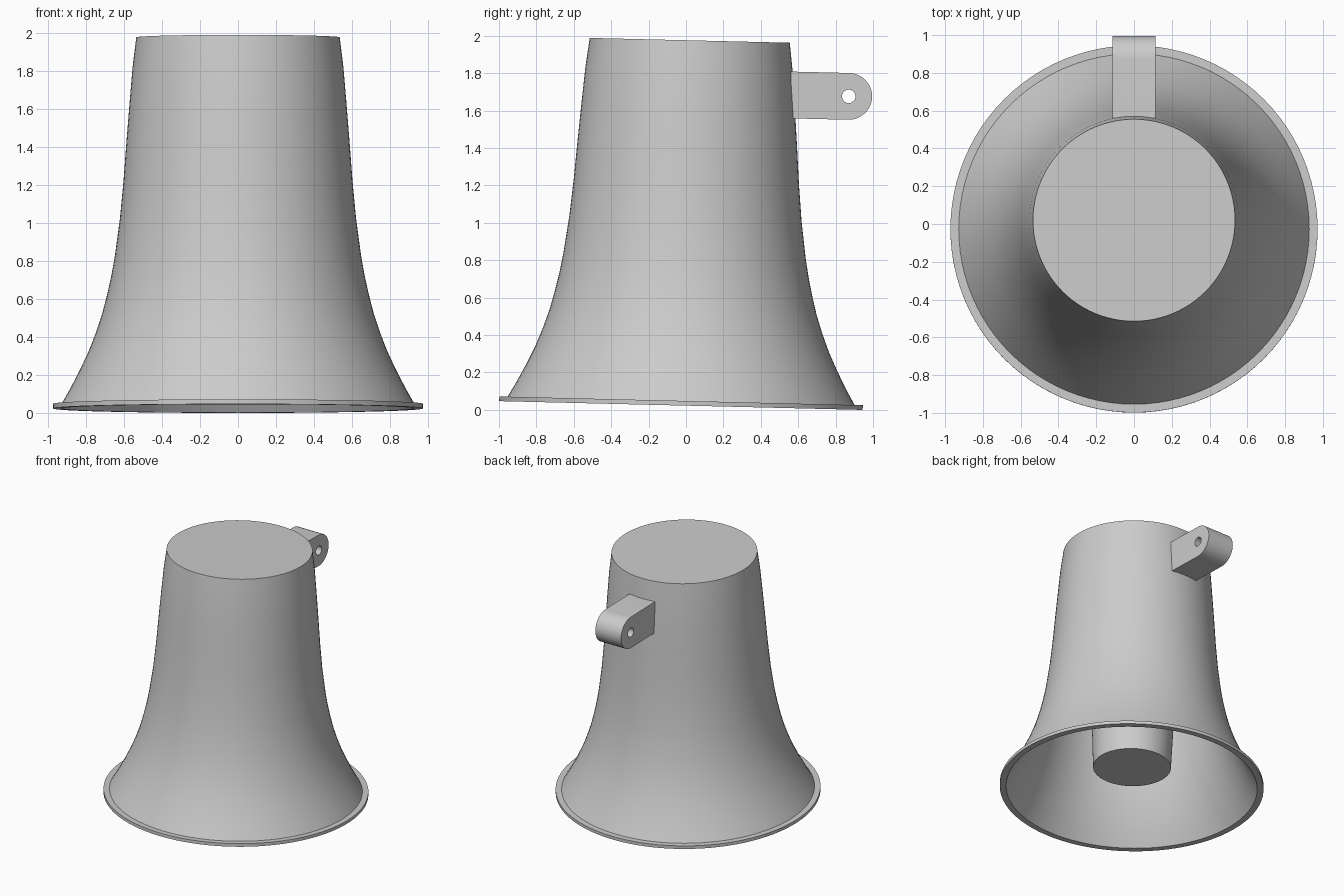
import bpy, bmesh, math
from mathutils import Matrix

cube = bpy.data.objects.get("Cube")
if cube:
    bpy.data.objects.remove(cube, do_unlink=True)

SEGMENTS = 96
# The whole horn leans slightly towards the back
LEAN = Matrix.Translation((0, -0.027, 0.023)) @ Matrix.Rotation(math.radians(-1.38), 4, "X")

grey = bpy.data.materials.new("light_grey")
grey.use_nodes = True
grey.diffuse_color = (0.6, 0.6, 0.6, 1)
grey.node_tree.nodes["Principled BSDF"].inputs["Base Color"].default_value = grey.diffuse_color


def finish(name, mesh, transform):
    mesh.transform(transform)
    mesh.materials.clear()
    mesh.materials.append(grey)
    obj = bpy.data.objects.new(name, mesh)
    bpy.context.collection.objects.link(obj)
    bpy.ops.object.select_all(action="DESELECT")
    obj.select_set(True)
    bpy.context.view_layer.objects.active = obj
    bpy.ops.object.shade_smooth_by_angle(angle=math.radians(30))
    return obj


def lathe(name, profile):
    """Spin a radius/height profile around the vertical axis."""
    bm = bmesh.new()
    verts = [bm.verts.new((r, 0, z)) for r, z in profile]
    edges = [bm.edges.new(pair) for pair in zip(verts, verts[1:])]
    bmesh.ops.spin(bm, geom=verts + edges, axis=(0, 0, 1), cent=(0, 0, 0),
                   angle=math.tau, steps=SEGMENTS, use_merge=True)
    bmesh.ops.remove_doubles(bm, verts=bm.verts, dist=0.0005)
    bmesh.ops.recalc_face_normals(bm, faces=bm.faces)
    mesh = bpy.data.meshes.new(name)
    bm.to_mesh(mesh)
    bm.free()
    return finish(name, mesh, LEAN)


def arc(cy, cz, radius, start, end, steps):
    return [(cy + radius * math.cos(start + (end - start) * i / steps),
             cz + radius * math.sin(start + (end - start) * i / steps))
            for i in range(steps + 1)]


# Horn bell: flange, flared wall, closed top and hollow inside
TOP, WALL = 1.953, 0.024
flare = [(0.928, 0.025), (0.885, 0.1), (0.833, 0.2), (0.786, 0.3), (0.747, 0.4),
         (0.714, 0.5), (0.688, 0.6), (0.666, 0.7), (0.648, 0.8), (0.621, 1.0),
         (0.602, 1.2), (0.587, 1.4), (0.571, 1.6), (0.554, 1.8), (0.535, TOP)]
inside = [(r - WALL, z) for r, z in flare[1:-1]]
lathe("horn_bell", [(0.925, 0), (0.972, 0), (0.972, 0.025)] + flare + [(0, TOP), (0, TOP - WALL),
      (0.511, TOP - WALL)] + inside[::-1] + [(0.925, 0)])

# Tapered inner tube hanging in the mouth
lathe("inner_tube", [(0, 0.17), (0.287, 0.17), (0.355, TOP - WALL)])

# Mounting lug: rounded plate with a cross hole
Y, Z, R = 0.857, 1.674, 0.125
outline = [(0.545, Z - R)] + arc(Y, Z, R, -math.pi / 2, math.pi / 2, 24) + [(0.545, Z + R)]
hole = arc(Y, Z, 0.036, 0, math.tau, 32)[:-1]
curve = bpy.data.curves.new("lug_profile", "CURVE")
curve.dimensions = "2D"
curve.fill_mode = "BOTH"
curve.extrude = 0.115
for points in (outline, hole):
    spline = curve.splines.new("POLY")
    spline.points.add(len(points) - 1)
    for point, (y, z) in zip(spline.points, points):
        point.co = (y, z, 0, 1)
    spline.use_cyclic_u = True
helper = bpy.data.objects.new("lug_helper", curve)
lug_mesh = bpy.data.meshes.new_from_object(helper)
bpy.data.objects.remove(helper)
bm = bmesh.new()
bm.from_mesh(lug_mesh)
bmesh.ops.remove_doubles(bm, verts=bm.verts, dist=0.0005)
bmesh.ops.recalc_face_normals(bm, faces=bm.faces)
bm.to_mesh(lug_mesh)
bm.free()
stand_up = Matrix(((0, 0, 1, 0), (1, 0, 0, 0), (0, 1, 0, 0), (0, 0, 0, 1)))
finish("mounting_lug", lug_mesh, LEAN @ stand_up)
